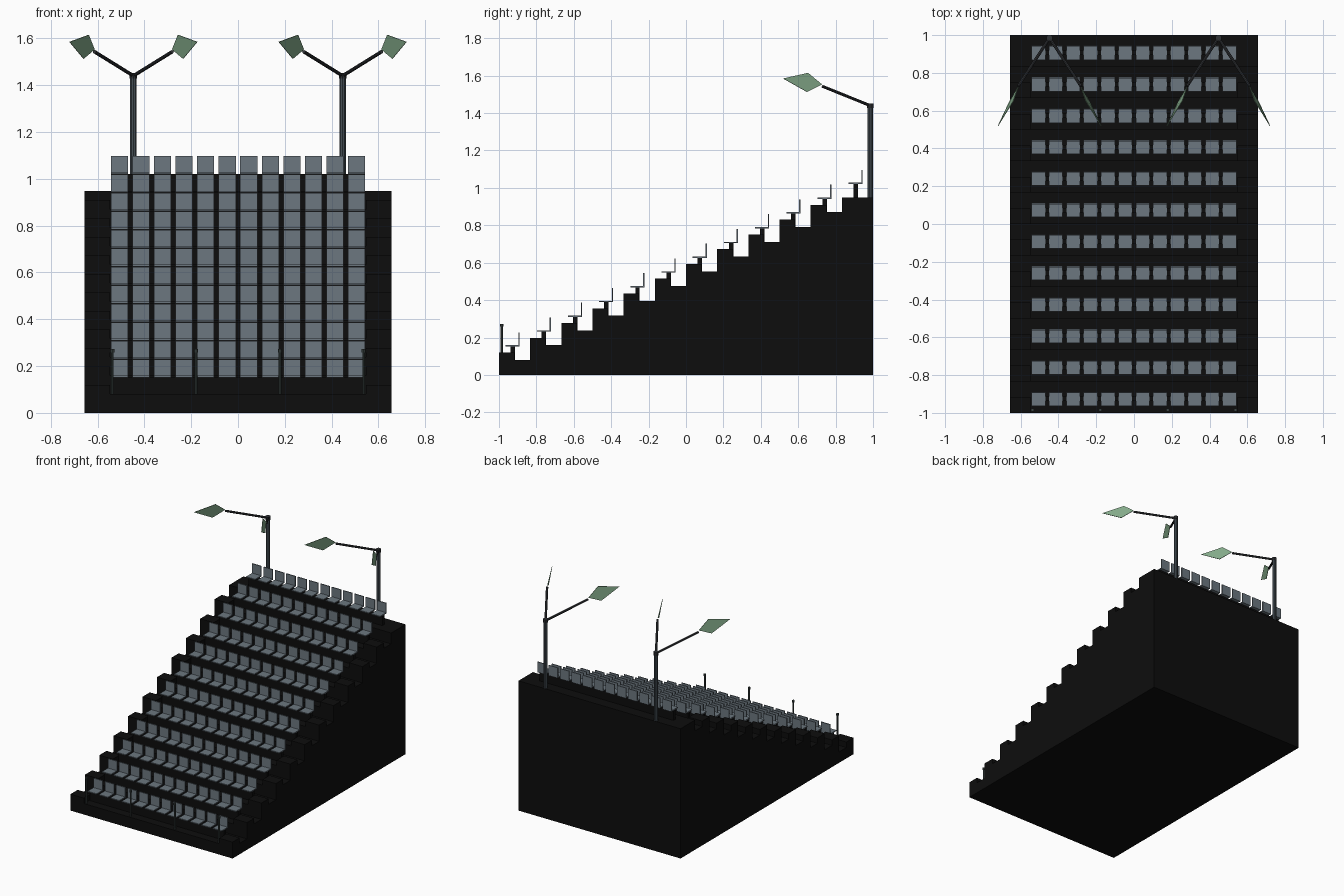
import bpy, bmesh, math
from mathutils import Vector

if "Cube" in bpy.data.objects:
    bpy.data.objects.remove(bpy.data.objects["Cube"])

ROWS, COLS = 12, 12
PITCH, RISE, BASE = 2 / ROWS, 0.079, 0.08
HALF = 0.656
AISLE = 0.547


def material(name, rgb):
    m = bpy.data.materials.new(name)
    m.diffuse_color = (*rgb, 1)
    m.use_nodes = True
    m.node_tree.nodes["Principled BSDF"].inputs["Base Color"].default_value = m.diffuse_color
    return m


BLACK = material("black concrete", (0.004, 0.004, 0.004))
SEAT = material("grey blue plastic", (0.15, 0.185, 0.215))
POLE = material("steel", (0.06, 0.078, 0.092))
DARK = material("dark metal", (0.03, 0.033, 0.037))
POST = material("green grey metal", (0.045, 0.06, 0.058))
GREEN = material("pale green panel", (0.24, 0.42, 0.265))


def finish(bm, name, mat):
    bmesh.ops.recalc_face_normals(bm, faces=bm.faces)
    me = bpy.data.meshes.new(name)
    bm.to_mesh(me)
    bm.free()
    me.materials.append(mat)
    ob = bpy.data.objects.new(name, me)
    bpy.context.collection.objects.link(ob)
    return ob


def box(bm, x0, x1, y0, y1, z0, z1):
    vs = bmesh.ops.create_cube(bm, size=1)["verts"]
    for v in vs:
        v.co = Vector((x1 if v.co.x > 0 else x0,
                       y1 if v.co.y > 0 else y0,
                       z1 if v.co.z > 0 else z0))


def rod(bm, a, b, r, sides=8):
    a, b = Vector(a), Vector(b)
    d = b - a
    vs = bmesh.ops.create_cone(bm, cap_ends=True, segments=sides, radius1=r,
                               radius2=r, depth=d.length)["verts"]
    q = d.to_track_quat('Z', 'Y')
    for v in vs:
        v.co = q @ v.co + (a + b) / 2


def extrude_profile(name, pts, x0, x1, mat):
    bm = bmesh.new()
    f = bm.faces.new([bm.verts.new((x0, y, z)) for y, z in pts])
    ext = bmesh.ops.extrude_face_region(bm, geom=[f])["geom"]
    bmesh.ops.translate(bm, vec=(x1 - x0, 0, 0),
                        verts=[g for g in ext if isinstance(g, bmesh.types.BMVert)])
    return finish(bm, name, mat)


# Stepped stand: wide rows in the middle, half steps along both side aisles
rows, aisle = [(-1, 0)], [(-1, 0)]
for k in range(ROWS):
    y, z = -1 + k * PITCH, BASE + k * RISE
    rows += [(y, z), (y + PITCH, z)]
    if k < ROWS - 1:
        h = z + RISE / 2
        aisle += [(y, h), (y + PITCH / 2, h), (y + PITCH / 2, z), (y + PITCH, z)]
    else:
        aisle += [(y, z), (y + PITCH, z)]
rows.append((1, 0))
aisle.append((1, 0))
extrude_profile("row_steps", rows, -AISLE, AISLE, BLACK)
extrude_profile("left_aisle_steps", aisle, -HALF, -AISLE, BLACK)
extrude_profile("right_aisle_steps", aisle, AISLE, HALF, BLACK)

# Seats with their support beams
seats, beams = bmesh.new(), bmesh.new()
for k in range(ROWS):
    y, z = -1 + k * PITCH, BASE + k * RISE
    box(beams, -0.542, 0.542, y + 0.062, y + 0.086, z, z + 0.072)
    for i in range(COLS):
        x = (i - (COLS - 1) / 2) * 0.092
        box(seats, x - 0.0365, x + 0.0365, y + 0.036, y + 0.111, z + 0.072, z + 0.079)
        box(seats, x - 0.0365, x + 0.0365, y + 0.104, y + 0.111, z + 0.079, z + 0.148)
finish(seats, "seats", SEAT)
finish(beams, "seat_beams", BLACK)

# Front posts with knobs
posts = bmesh.new()
for x in (-0.537, -0.179, 0.179, 0.537):
    rod(posts, (x, -0.985, BASE), (x, -0.985, 0.262), 0.006)
    rod(posts, (x, -0.985, 0.258), (x, -0.985, 0.272), 0.009)
finish(posts, "front_posts", POST)

# Floodlights: pole, two arms and two diamond panels each
poles, arms, panels = bmesh.new(), bmesh.new(), bmesh.new()
PANEL = [(0.166, 0.727, 1.553), (0.191, 0.652, 1.615),
         (0.273, 0.519, 1.585), (0.213, 0.647, 1.513)]
for px in (-0.447, 0.447):
    rod(poles, (px, 0.985, 0.945), (px, 0.985, 1.435), 0.0145, 10)
    rod(arms, (px, 0.985, 1.428), (px, 0.985, 1.452), 0.017, 10)
    for s in (-1, 1):
        rod(arms, (px, 0.985, 1.44), (px + s * 0.166, 0.73, 1.543), 0.008)
        panels.faces.new([panels.verts.new((px + s * x, y, z)) for x, y, z in PANEL])
finish(poles, "light_poles", POLE)
finish(arms, "light_arms", DARK)
ob = finish(panels, "light_panels", GREEN)
mod = ob.modifiers.new("thickness", 'SOLIDIFY')
mod.thickness = 0.003
mod.offset = 0
